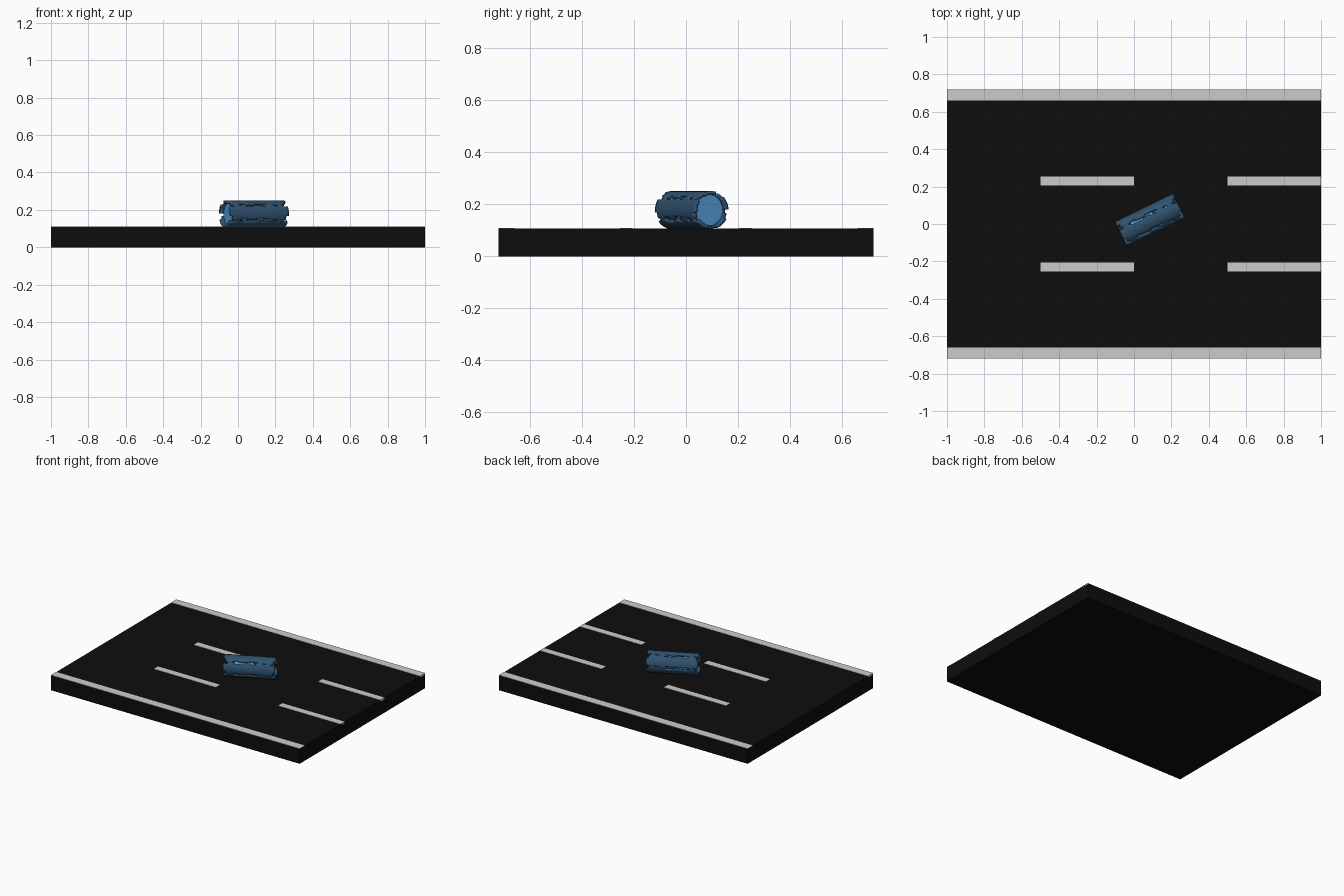
import bpy, bmesh, math
from mathutils import Matrix

if "Cube" in bpy.data.objects:
    bpy.data.objects.remove(bpy.data.objects["Cube"])


def material(name, rgb):
    m = bpy.data.materials.new(name)
    m.diffuse_color = (*rgb, 1)
    m.use_nodes = True
    m.node_tree.nodes["Principled BSDF"].inputs["Base Color"].default_value = m.diffuse_color
    return m


ASPHALT = material("asphalt", (0.004, 0.004, 0.004))
PAINT = material("paint", (0.8, 0.8, 0.8))
CORE = material("light_blue", (0.08, 0.29, 0.60))
SHELL = material("dark_blue", (0.03, 0.085, 0.16))


def finish(name, bm, mat):
    me = bpy.data.meshes.new(name)
    bm.to_mesh(me)
    bm.free()
    me.materials.append(mat)
    ob = bpy.data.objects.new(name, me)
    bpy.context.collection.objects.link(ob)
    return ob


def box(name, x0, x1, y0, y1, z0, z1, mat):
    bm = bmesh.new()
    m = Matrix.Translation(((x0 + x1) / 2, (y0 + y1) / 2, (z0 + z1) / 2))
    m = m @ Matrix.Diagonal((x1 - x0, y1 - y0, z1 - z0, 1))
    bmesh.ops.create_cube(bm, size=1, matrix=m)
    return finish(name, bm, mat)


# Road slab, edge lines and lane dashes
TOP = 0.108
box("road_slab", -1, 1, -0.72, 0.72, 0, TOP, ASPHALT)
for s, side in ((-1, "front"), (1, "back")):
    a, b = sorted((s * 0.66, s * 0.72))
    box("edge_line_" + side, -1, 1, a, b, TOP - 0.01, TOP + 0.002, PAINT)
    a, b = sorted((s * 0.205, s * 0.253))
    for x in (-0.5, 0.5):
        box("lane_dash_" + side, x, x + 0.5, a, b, TOP - 0.01, TOP + 0.002, PAINT)

# Canister pose: lying on the road, turned in plan
R, LENGTH, INNER = 0.073, 0.345, 0.061
POSE = Matrix.Translation((0.085, 0.022, TOP + R - 0.003)) @ Matrix.Rotation(math.radians(26), 4, 'Z')

# Inner core
bm = bmesh.new()
bmesh.ops.create_cone(bm, cap_ends=True, segments=60, radius1=INNER, radius2=INNER,
                      depth=0.30, matrix=Matrix.Rotation(math.pi / 2, 4, 'Y'))
core = finish("canister_core", bm, CORE)

# Outer shell: five identical plates with ragged interlocking seams
PLATE = ["..##..........####..##..",
         "..###.....###..####.##..",
         "########################",
         "########################",
         "########################",
         "########################",
         "########################",
         "########################",
         "########################",
         ".######################.",
         ".######################.",
         ".####..####.....#######."]
bm = bmesh.new()
N, COLS = 60, 24
grid = {}


def vert(i, j):
    key = (i % N, j)
    if key not in grid:
        a = math.radians(62) + 2 * math.pi * i / N
        grid[key] = bm.verts.new(((j / COLS - 0.5) * LENGTH, R * math.cos(a), R * math.sin(a)))
    return grid[key]


for i in range(N):
    for j, c in enumerate(PLATE[i % 12]):
        if c == "#":
            bm.faces.new((vert(i, j), vert(i, j + 1), vert(i + 1, j + 1), vert(i + 1, j)))
bmesh.ops.recalc_face_normals(bm, faces=bm.faces)
# all plates face away from the axis
for f in bm.faces:
    c = f.calc_center_median()
    if f.normal.y * c.y + f.normal.z * c.z < 0:
        f.normal_flip()
shell = finish("canister_shell", bm, SHELL)
mod = shell.modifiers.new("thickness", 'SOLIDIFY')
mod.thickness, mod.offset = R - INNER + 0.002, -1

for ob in (core, shell):
    ob.matrix_world = POSE
    bpy.context.view_layer.objects.active = ob
    bpy.ops.object.select_all(action='DESELECT')
    ob.select_set(True)
    bpy.ops.object.shade_smooth_by_angle(angle=math.radians(35))
